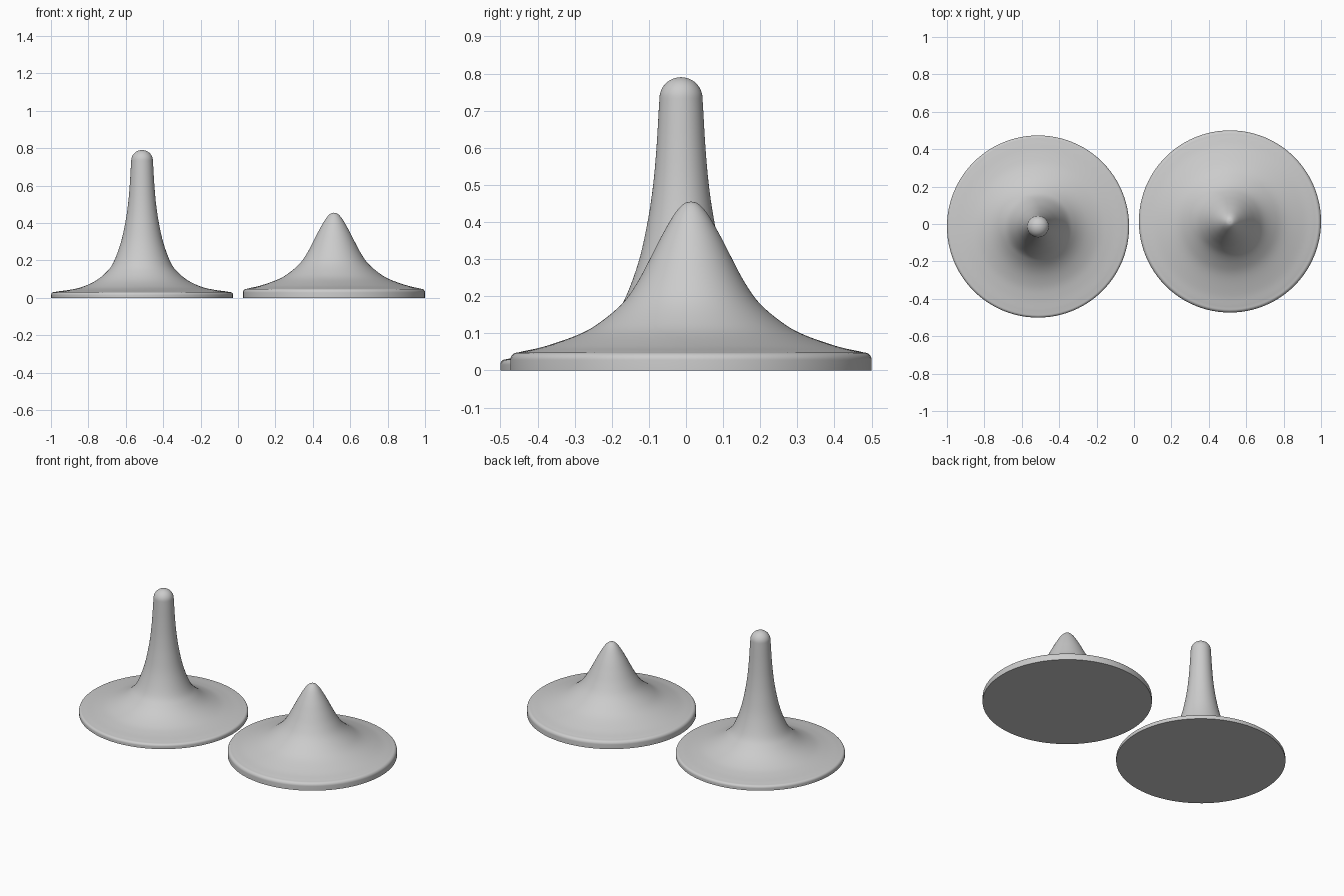
import bpy, bmesh, math
from mathutils import Vector

if "Cube" in bpy.data.objects:
    bpy.data.objects.remove(bpy.data.objects["Cube"])

grey = bpy.data.materials.new("plain grey")
grey.diffuse_color = (0.6, 0.6, 0.6, 1)
grey.use_nodes = True
grey.node_tree.nodes["Principled BSDF"].inputs["Base Color"].default_value = grey.diffuse_color


def smooth_profile(pts, n=5):
    """Catmull-Rom curve through (radius, height) points."""
    p = [Vector(q) for q in pts]
    p = [2 * p[0] - p[1]] + p + [2 * p[-1] - p[-2]]
    out = []
    for a, b, c, d in zip(p, p[1:], p[2:], p[3:]):
        for k in range(n):
            t = k / n
            out.append(0.5 * (2 * b + (c - a) * t + (2 * a - 5 * b + 4 * c - d) * t * t
                              + (3 * b - a - 3 * c + d) * t ** 3))
    return out + [p[-2]]


def arc(r, z, rad_r, rad_z, n=8):
    """Quarter round from the outer side up to the top."""
    return [Vector((r + rad_r * math.cos(k * math.pi / 2 / n),
                    z + rad_z * math.sin(k * math.pi / 2 / n))) for k in range(n + 1)]


def lathe(name, profile, loc, sides=96):
    """Closed solid of revolution with a flat bottom and a pole at the top."""
    bm = bmesh.new()
    rings = [[bm.verts.new((r * math.cos(2 * math.pi * i / sides),
                            r * math.sin(2 * math.pi * i / sides), z))
              for i in range(sides)] for r, z in profile[:-1]]
    for lo, hi in zip(rings, rings[1:]):
        for i in range(sides):
            j = (i + 1) % sides
            bm.faces.new((lo[i], lo[j], hi[j], hi[i]))
    pole = bm.verts.new((0, 0, profile[-1][1]))
    for i in range(sides):
        bm.faces.new((rings[-1][i], rings[-1][(i + 1) % sides], pole))
    bm.faces.new(rings[0][::-1])
    mesh = bpy.data.meshes.new(name)
    bm.to_mesh(mesh)
    bm.free()
    mesh.materials.append(grey)
    ob = bpy.data.objects.new(name, mesh)
    bpy.context.collection.objects.link(ob)
    ob.location = loc
    bpy.context.view_layer.objects.active = ob
    ob.select_set(True)
    bpy.ops.object.shade_smooth_by_angle(angle=math.radians(40))
    ob.select_set(False)


# tall stand: thin disc, flared stem, domed tip
stem = smooth_profile([(0.45, 0.034), (0.385, 0.043), (0.32, 0.058), (0.25, 0.09),
                       (0.195, 0.133), (0.155, 0.185), (0.115, 0.29), (0.09, 0.4),
                       (0.075, 0.5), (0.066, 0.6), (0.06, 0.7), (0.058, 0.733)])
tall = [Vector((0.487, 0))] + arc(0.472, 0.015, 0.015, 0.015) + stem[:-1] \
    + arc(0, 0.733, 0.058, 0.057, 12)
lathe("tall_ring_stand", tall, (-0.513, -0.0135, 0))

# short stand: thicker disc, low cone with a rounded tip
cone = smooth_profile([(0.455, 0.051), (0.39, 0.066), (0.295, 0.1), (0.235, 0.137),
                       (0.181, 0.185), (0.143, 0.24), (0.111, 0.3), (0.083, 0.355),
                       (0.055, 0.405), (0.036, 0.433), (0.018, 0.45), (0, 0.455)])
short = [Vector((0.487, 0))] + arc(0.467, 0.028, 0.02, 0.02) + cone
lathe("short_cone_stand", short, (0.513, 0.0135, 0))
